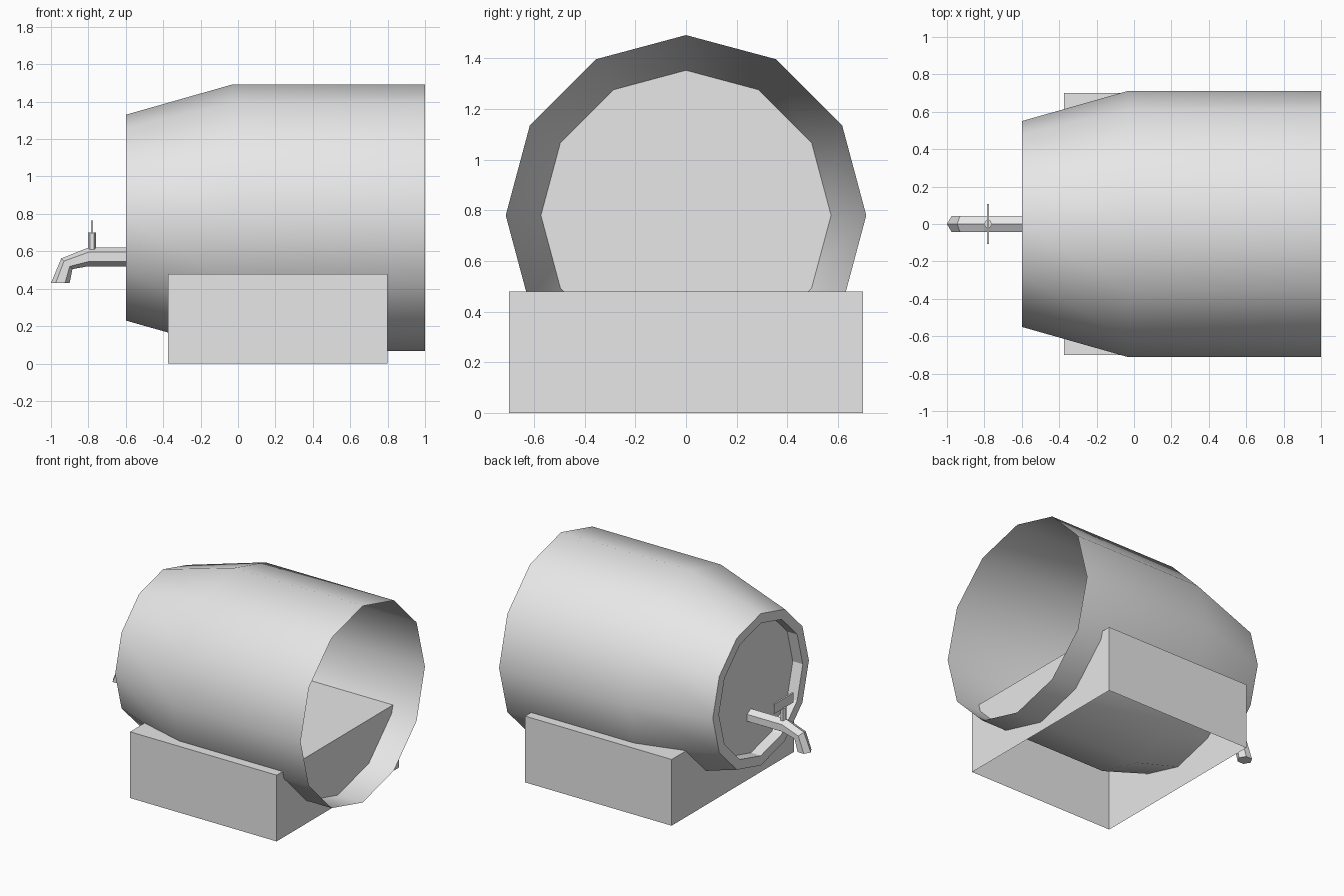
import bpy, bmesh, math

if "Cube" in bpy.data.objects:
    bpy.data.objects.remove(bpy.data.objects["Cube"])

grey = bpy.data.materials.new("plain_grey")
grey.diffuse_color = (0.8, 0.8, 0.8, 1)
grey.use_nodes = True
grey.node_tree.nodes["Principled BSDF"].inputs["Base Color"].default_value = grey.diffuse_color
N, AXIS_Z = 12, 0.78


def make(name, verts, faces, smooth=False, fix=True):
    me = bpy.data.meshes.new(name)
    me.from_pydata(verts, [], faces)
    me.materials.append(grey)
    if fix:
        bm = bmesh.new()
        bm.from_mesh(me)
        bmesh.ops.recalc_face_normals(bm, faces=bm.faces)
        bm.to_mesh(me)
        bm.free()
    for p in me.polygons:
        p.use_smooth = smooth
    ob = bpy.data.objects.new(name, me)
    bpy.context.collection.objects.link(ob)
    return ob


def ring(x, r):
    """Twelve-sided ring around the barrel axis, one corner at the top."""
    return [(x, r * math.sin(2 * math.pi * i / N), AXIS_Z + r * math.cos(2 * math.pi * i / N))
            for i in range(N)]


def bridge(rings, n):
    """Quads joining successive rings of n points."""
    return [(k * n + i, k * n + (i + 1) % n, (k + 1) * n + (i + 1) % n, (k + 1) * n + i)
            for k in range(rings - 1) for i in range(n)]


def lathe(name, profile, smooth=False):
    verts = [v for x, r in profile for v in ring(x, r)]
    # profile runs from -x to +x: this winding faces away from the axis
    faces = [f[::-1] for f in bridge(len(profile), N)]
    return make(name, verts, faces, smooth, fix=False)


def box(name, lo, hi, open_bottom=False):
    v = [(x, y, z) for z in (lo[2], hi[2])
         for x, y in ((lo[0], lo[1]), (hi[0], lo[1]), (hi[0], hi[1]), (lo[0], hi[1]))]
    f = [(4, 5, 6, 7)] + [(i, (i + 1) % 4, (i + 1) % 4 + 4, i + 4) for i in range(4)]
    if not open_bottom:
        f.append((3, 2, 1, 0))
    return make(name, v, f, fix=False)


# Barrel shell, open at the +x end
lathe("barrel_shell", [(-0.6, 0.55), (-0.03, 0.712), (1.0, 0.712)], smooth=True)

# Rim around the recessed head
lathe("barrel_rim", [(-0.52, 0.48), (-0.6, 0.48), (-0.6, 0.55)])

# Head boards, split into three along level lines, with a plain backing inside
head = ring(-0.52, 0.48)
boards = [(0, 1, 2, 10, 11), (2, 3, 9, 10), (3, 4, 5, 6, 7, 8, 9)]
for k, ids in enumerate(boards):
    make(f"head_board_{k + 1}", [head[i] for i in ids], [tuple(reversed(range(len(ids))))], fix=False)
make("head_backing", ring(-0.515, 0.573), [tuple(reversed(range(N)))], fix=False)

# Stand: a box without a bottom
box("stand", (-0.375, -0.70, 0), (0.80, 0.70, 0.48), open_bottom=True)

# Tap spout: six-sided pipe, each section given by its outer and inner edge
sections = [((-0.52, 0.62), (-0.52, 0.52)), ((-0.80, 0.62), (-0.80, 0.52)),
            ((-0.945, 0.562), (-0.885, 0.505)), ((-1.0, 0.43), (-0.90, 0.43))]
verts = []
for (ox, oz), (ix, iz) in sections:
    for i in range(6):
        a = math.pi * i / 3
        t = (1 - math.cos(a)) / 2
        verts.append((ox + (ix - ox) * t, 0.05 * math.sin(a), oz + (iz - oz) * t))
faces = bridge(4, 6) + [tuple(range(6)), tuple(range(18, 24))]
make("tap_spout", verts, faces)

# Tap stem and flat handle
stem = [(-0.78 + 0.022 * math.cos(math.pi * i / 3), 0.022 * math.sin(math.pi * i / 3), z)
        for z in (0.59, 0.70) for i in range(6)]
make("tap_stem", stem, bridge(2, 6) + [tuple(range(6)), tuple(range(6, 12))])
box("tap_handle", (-0.786, -0.107, 0.695), (-0.774, 0.107, 0.765))
